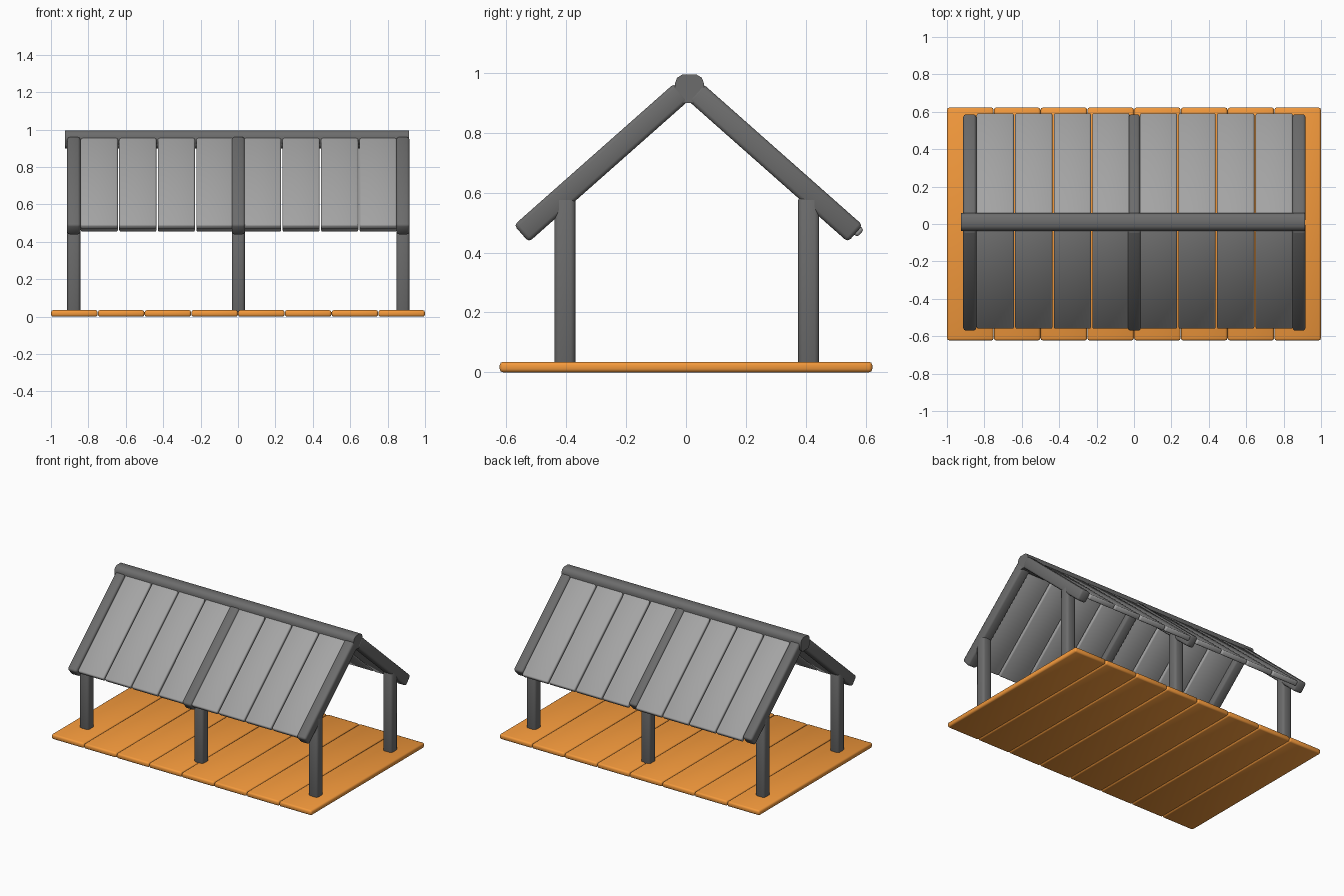
import bpy
import bmesh
import math
from mathutils import Matrix

if "Cube" in bpy.data.objects:
    bpy.data.objects.remove(bpy.data.objects["Cube"])


def paint(name, r, g, b):
    mat = bpy.data.materials.new(name)
    mat.diffuse_color = (r, g, b, 1)
    mat.use_nodes = True
    mat.node_tree.nodes["Principled BSDF"].inputs["Base Color"].default_value = mat.diffuse_color
    return mat


wood = paint("orange_wood", 0.90, 0.32, 0.045)
dark = paint("dark_grey", 0.15, 0.15, 0.15)
grey = paint("mid_grey", 0.37, 0.37, 0.37)


def beam(name, size, matrix, bevel, material):
    """Box with rounded edges and soft shading, placed by a matrix."""
    bpy.ops.mesh.primitive_cube_add(size=1)
    ob = bpy.context.object
    ob.name = name
    ob.data.transform(Matrix.Diagonal((*size, 1)))
    ob.matrix_world = matrix
    mod = ob.modifiers.new("rounded_edges", 'BEVEL')
    mod.width = bevel
    mod.segments = 2
    bpy.ops.object.shade_smooth()
    ob.data.materials.append(material)
    return ob


def at(x, y, z):
    return Matrix.Translation((x, y, z))


# Floor boards
for i in range(8):
    beam("floor_board", (0.248, 1.245, 0.035), at(-0.875 + 0.25 * i, 0, 0.0175),
         0.011, wood)

# Posts
for x in (-0.88, 0, 0.88):
    for y in (-0.405, 0.41):
        beam("post", (0.07, 0.07, 0.57), at(x + 0.002, y, 0.305), 0.015, dark)

# Ridge beam: rounded profile with square-cut ends
profile = [(-0.037, 0.965), (-0.03, 0.984), (-0.012, 0.995), (0.035, 0.995),
           (0.053, 0.984), (0.06, 0.965), (0.06, 0.92), (0.042, 0.90),
           (-0.018, 0.90), (-0.037, 0.92)]
bm = bmesh.new()
face = bm.faces.new([bm.verts.new((-0.925, y, z)) for y, z in profile])
new = bmesh.ops.extrude_face_region(bm, geom=[face])["geom"]
bmesh.ops.translate(bm, vec=(1.84, 0, 0),
                    verts=[v for v in new if isinstance(v, bmesh.types.BMVert)])
bmesh.ops.recalc_face_normals(bm, faces=bm.faces)
mesh = bpy.data.meshes.new("ridge_beam")
bm.to_mesh(mesh)
bm.free()
ridge = bpy.data.objects.new("ridge_beam", mesh)
bpy.context.collection.objects.link(ridge)
mesh.materials.append(dark)
bpy.ops.object.select_all(action='DESELECT')
ridge.select_set(True)
bpy.context.view_layer.objects.active = ridge
bpy.ops.object.shade_smooth_by_angle(angle=math.radians(50))

APEX_Y, APEX_Z, PITCH = 0.008, 0.957, math.radians(41.5)


def on_slope(side, x, start, end, lift):
    """Frame whose local y runs down the roof slope on one side."""
    turn = Matrix.Rotation(0 if side > 0 else math.pi, 4, 'Z')
    tilt = Matrix.Rotation(-PITCH, 4, 'X')
    return at(x, APEX_Y, APEX_Z) @ turn @ tilt @ at(0, (start + end) / 2, lift)


for side, board_end in ((-1, 0.737), (1, 0.758)):
    # Rafters
    for x in (-0.88, 0, 0.88):
        width = 0.07 if x or side < 0 else 0.06
        beam("rafter", (width, 0.715, 0.075),
             on_slope(side, x + 0.002, 0.03, 0.745, 0), 0.013, dark)
    # Roof boards, four in each bay
    for bay in (-1, 1):
        for i in range(4):
            x = bay * (0.1275 + 0.206 * i) + 0.004
            beam("roof_board", (0.199, board_end - 0.03, 0.034),
                 on_slope(side, x, 0.03, board_end, 0.012), 0.009, grey)
